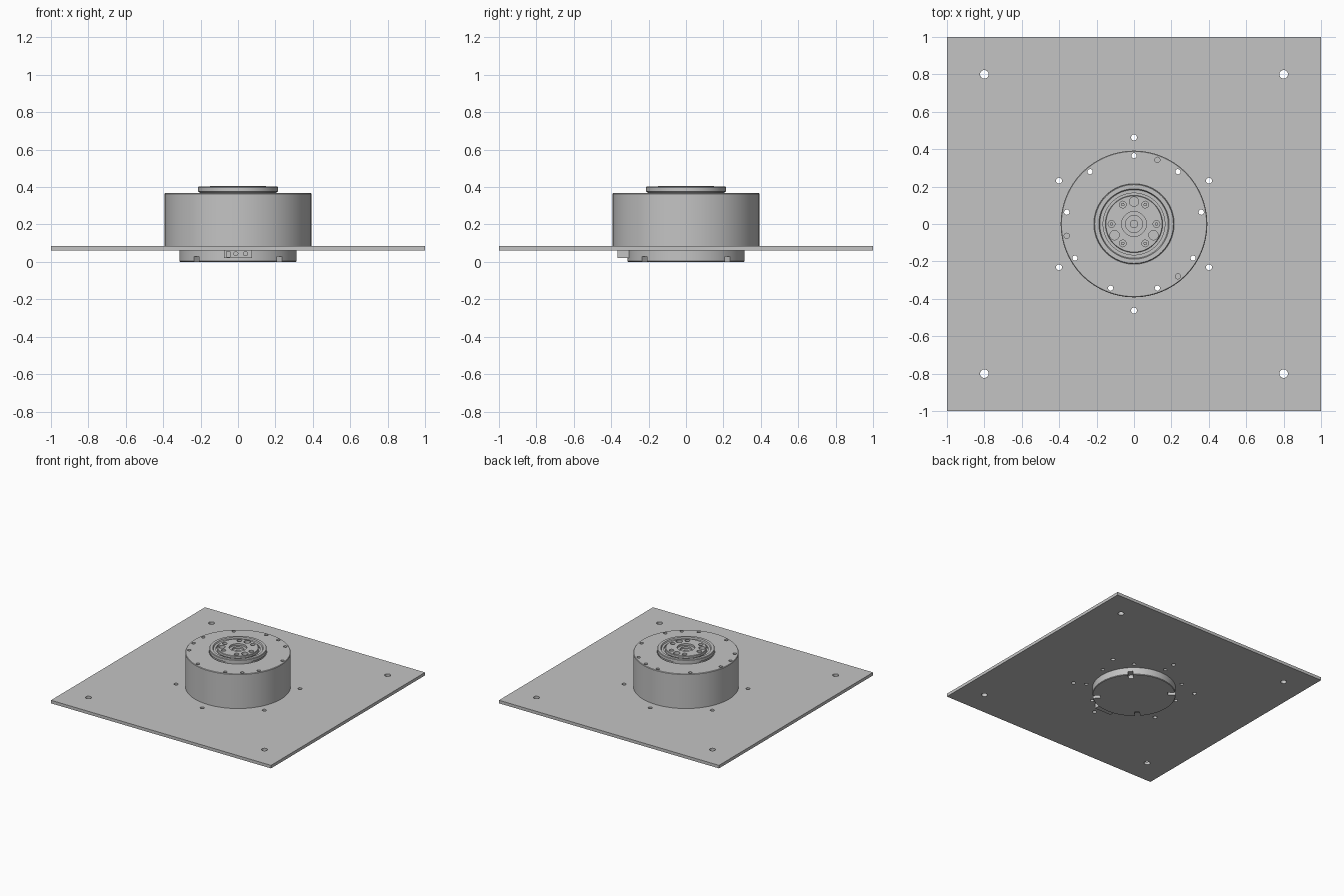
import bpy, bmesh
from math import cos, sin, pi, radians
from mathutils import Matrix, Vector

if "Cube" in bpy.data.objects:
    bpy.data.objects.remove(bpy.data.objects["Cube"])

grey = bpy.data.materials.new("machined_grey")
grey.use_nodes = True
colour = (0.55, 0.55, 0.55, 1)
grey.diffuse_color = colour
grey.node_tree.nodes["Principled BSDF"].inputs["Base Color"].default_value = colour


def finish(name, bm):
    bmesh.ops.recalc_face_normals(bm, faces=bm.faces[:])
    mesh = bpy.data.meshes.new(name)
    bm.to_mesh(mesh)
    bm.free()
    mesh.materials.append(grey)
    obj = bpy.data.objects.new(name, mesh)
    bpy.context.collection.objects.link(obj)
    return obj


def lathe(name, profile, steps=96):
    """Revolve (radius, height) points about the z axis."""
    bm = bmesh.new()
    verts = [bm.verts.new((r, 0, z)) for r, z in profile]
    edges = [bm.edges.new(pair) for pair in zip(verts, verts[1:])]
    bmesh.ops.spin(bm, geom=verts + edges, cent=(0, 0, 0), axis=(0, 0, 1),
                   angle=2 * pi, steps=steps)
    bmesh.ops.remove_doubles(bm, verts=bm.verts[:], dist=0.0001)
    return finish(name, bm)


def add_box(bm, lo, hi, turn=0):
    lo, hi = Vector(lo), Vector(hi)
    mat = (Matrix.Rotation(turn, 4, 'Z') @ Matrix.Translation((lo + hi) / 2)
           @ Matrix.Diagonal((*(hi - lo), 1)))
    bmesh.ops.create_cube(bm, size=1, matrix=mat)


def add_pin(bm, x, y, r, z0, z1):
    bmesh.ops.create_cone(bm, cap_ends=True, segments=24, radius1=r, radius2=r,
                          depth=z1 - z0,
                          matrix=Matrix.Translation((x, y, (z0 + z1) / 2)))


def add_ring(bm, angles, ring, r, z0, z1):
    for a in angles:
        add_pin(bm, ring * cos(radians(a)), ring * sin(radians(a)), r, z0, z1)


def cut(obj, bm):
    """Subtract the cutter shapes and keep the resulting mesh."""
    cutter = finish("cutter", bm)
    cutter.hide_render = True
    mod = obj.modifiers.new("cut", 'BOOLEAN')
    mod.operation, mod.solver, mod.object = 'DIFFERENCE', 'EXACT', cutter
    bpy.context.view_layer.update()
    graph = bpy.context.evaluated_depsgraph_get()
    mesh = bpy.data.meshes.new_from_object(obj.evaluated_get(graph))
    obj.modifiers.clear()
    obj.data = mesh
    bpy.data.objects.remove(cutter)


THROUGH = range(10, 370, 40)
TAPPED = (70, 190, 310)

# Mounting plate with corner holes, outer ring and housing bolt holes
bm = bmesh.new()
add_box(bm, (-1, -1, 0.06), (1, 1, 0.085))
plate = finish("mounting_plate", bm)
bm = bmesh.new()
for x in (-0.8, 0.8):
    for y in (-0.8, 0.8):
        add_pin(bm, x, y, 0.023, 0, 0.2)
add_ring(bm, range(30, 390, 60), 0.463, 0.016, 0, 0.2)
add_ring(bm, THROUGH, 0.365, 0.014, 0, 0.2)
cut(plate, bm)

# Drum housing with a recessed seat for the hub
housing = lathe("housing", [(0, 0.085), (0.392, 0.085), (0.392, 0.364),
                            (0.388, 0.368), (0.215, 0.368), (0.2, 0.355),
                            (0, 0.355)])
bm = bmesh.new()
add_ring(bm, THROUGH, 0.365, 0.014, 0, 0.5)
add_ring(bm, TAPPED, 0.365, 0.014, 0.3, 0.5)
cut(housing, bm)

# Stepped collar around the output face
lathe("hub_collar", [(0.165, 0.35), (0.205, 0.35), (0.205, 0.372),
                     (0.214, 0.376), (0.214, 0.398), (0.21, 0.402),
                     (0.188, 0.402), (0.183, 0.392), (0.165, 0.392),
                     (0.165, 0.35)])

# Output flange with a stepped centre bore and bolt circle
flange = lathe("output_flange", [(0, 0.352), (0.165, 0.352), (0.165, 0.38),
                                 (0.153, 0.38), (0.153, 0.402), (0.15, 0.405),
                                 (0.066, 0.405), (0.066, 0.39), (0.045, 0.39),
                                 (0.045, 0.375), (0, 0.375)])
bm = bmesh.new()
add_ring(bm, range(0, 360, 60), 0.12, 0.018, 0.375, 0.5)
add_ring(bm, (90, 210, 330), 0.12, 0.025, 0.365, 0.5)
add_pin(bm, 0, 0, 0.02, 0.36, 0.5)
cut(flange, bm)

# Small screw heads seated in the bolt circle
bm = bmesh.new()
add_ring(bm, range(0, 360, 60), 0.12, 0.009, 0.37, 0.39)
finish("flange_screws", bm)

# Lower cover with four diagonal rim notches
base = lathe("lower_cover", [(0, 0), (0.31, 0), (0.314, 0.004),
                             (0.314, 0.06), (0, 0.06)])
bm = bmesh.new()
for k in range(4):
    add_box(bm, (0.255, -0.019, -0.05), (0.4, 0.019, 0.028), pi / 4 + k * pi / 2)
cut(base, bm)

# Cable connector on the front of the lower cover
bm = bmesh.new()
add_box(bm, (-0.075, -0.366, 0.02), (0.075, -0.29, 0.06))
connector = finish("cable_connector", bm)
bm = bmesh.new()
for x in (-0.012, 0.04):
    mat = Matrix.Translation((x, -0.36, 0.044)) @ Matrix.Rotation(pi / 2, 4, 'X')
    bmesh.ops.create_cone(bm, cap_ends=True, segments=20, radius1=0.011,
                          radius2=0.011, depth=0.05, matrix=mat)
add_box(bm, (-0.062, -0.4, 0.026), (-0.042, -0.34, 0.055))
cut(connector, bm)

# Smooth round walls, keep machined edges crisp
for obj in bpy.context.scene.objects:
    obj.select_set(obj.type == 'MESH')
bpy.context.view_layer.objects.active = plate
bpy.ops.object.shade_smooth_by_angle(angle=radians(30))
